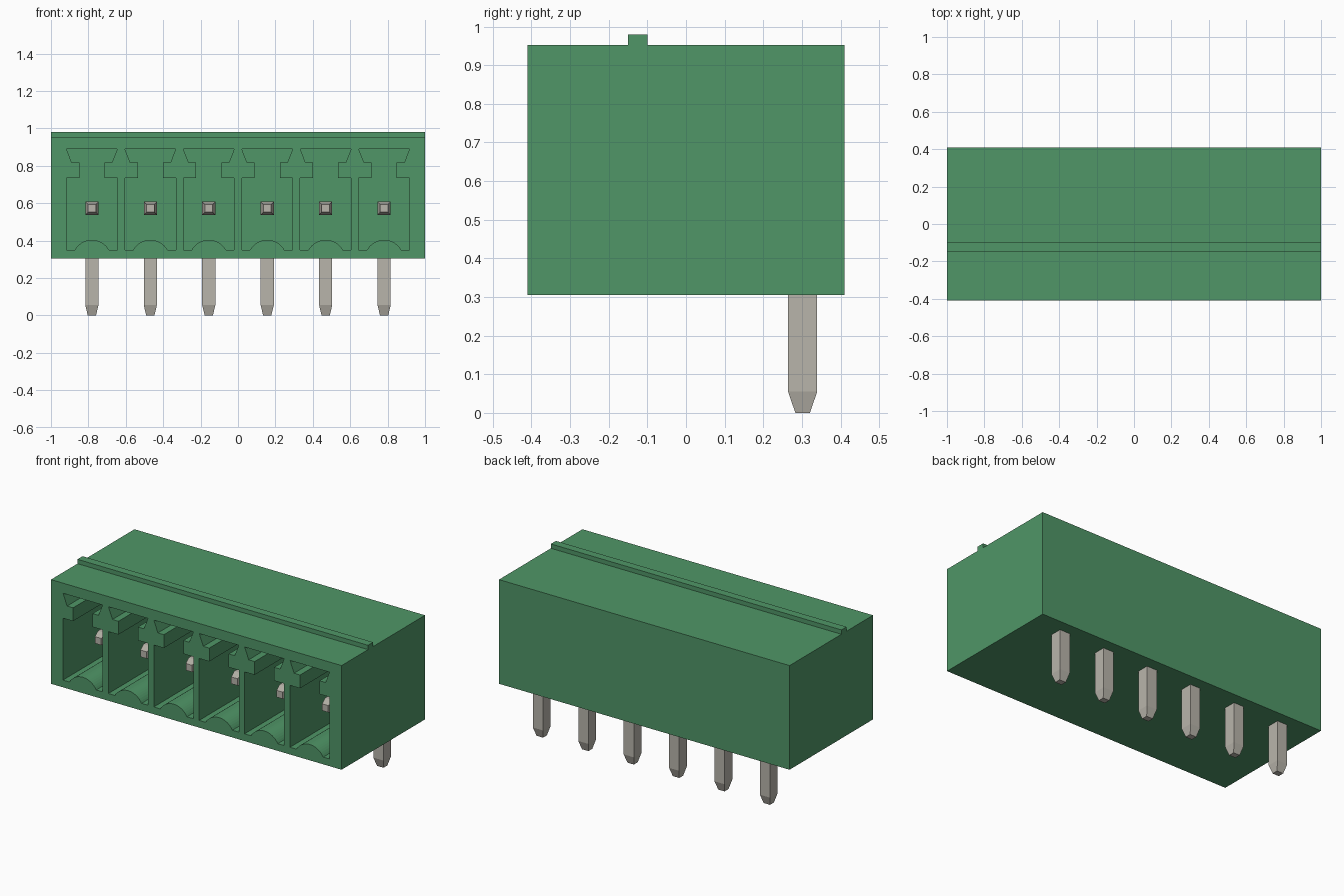
import bpy, bmesh, math
from mathutils import Vector

if "Cube" in bpy.data.objects:
    bpy.data.objects.remove(bpy.data.objects["Cube"])


def material(name, rgb, rough):
    m = bpy.data.materials.new(name)
    m.use_nodes = True
    m.diffuse_color = (*rgb, 1)
    bsdf = m.node_tree.nodes["Principled BSDF"]
    bsdf.inputs["Base Color"].default_value = (*rgb, 1)
    bsdf.inputs["Roughness"].default_value = rough
    return m


GREEN = material("green plastic", (0.08, 0.305, 0.136), 0.6)
METAL = material("tinned metal", (0.485, 0.462, 0.407), 0.5)


def make_object(name, bm, mat):
    bmesh.ops.recalc_face_normals(bm, faces=bm.faces)
    mesh = bpy.data.meshes.new(name)
    bm.to_mesh(mesh)
    bm.free()
    mesh.materials.append(mat)
    obj = bpy.data.objects.new(name, mesh)
    bpy.context.collection.objects.link(obj)
    return obj


def prism(bm, points, offset):
    """Closed outline swept along an offset vector."""
    face = bm.faces.new([bm.verts.new(p) for p in points])
    ext = bmesh.ops.extrude_face_region(bm, geom=[face], use_keep_orig=True)
    verts = [v for v in ext["geom"] if isinstance(v, bmesh.types.BMVert)]
    bmesh.ops.translate(bm, verts=verts, vec=offset)


def loft(bm, rings):
    """Skin over rings of four corners, capped at both ends."""
    rings = [[bm.verts.new(p) for p in r] for r in rings]
    for a, b in zip(rings, rings[1:]):
        for i in range(4):
            j = (i + 1) % 4
            bm.faces.new((a[i], a[j], b[j], b[i]))
    bm.faces.new(rings[0])
    bm.faces.new(rings[-1])


COUNT, PITCH = 6, 0.3125
centres = [(i - (COUNT - 1) / 2) * PITCH for i in range(COUNT)]
FRONT, BACK, BASE, TOP = -0.41, 0.41, 0.305, 0.953
CAVITY_BACK, PIN_Z, PIN_Y = 0.2, 0.573, 0.302

# Housing: side profile with the locking rib, swept along x
profile = [(FRONT, BASE), (BACK, BASE), (BACK, TOP), (-0.10, TOP),
           (-0.10, 0.98), (-0.15, 0.98), (-0.15, TOP), (FRONT, TOP)]
bm = bmesh.new()
prism(bm, [(-1, y, z) for y, z in profile], Vector((2, 0, 0)))
housing = make_object("housing", bm, GREEN)

# Socket cavity outline: right half down to the floor, floor bulge, mirrored half
half = [(0.136, 0.89), (0.108, 0.818), (0.067, 0.818),
        (0.067, 0.735), (0.136, 0.735), (0.136, 0.35)]
R, ARC_Z = 0.105, 0.299
a0 = math.asin(0.092 / R)
arc = [(R * math.sin(a0 * (1 - t / 8)), ARC_Z + R * math.cos(a0 * (1 - t / 8)))
       for t in range(17)]
outline = half + arc + [(-x, z) for x, z in reversed(half)]
bm = bmesh.new()
for c in centres:
    prism(bm, [(c + x, FRONT - 0.1, z) for x, z in outline],
          Vector((0, CAVITY_BACK - FRONT + 0.1, 0)))
cutter = make_object("cavity_cutter", bm, GREEN)
cutter.hide_render = True

# Cut the sockets and discard the cutter
mod = housing.modifiers.new("sockets", "BOOLEAN")
mod.operation = "DIFFERENCE"
mod.solver = "EXACT"
mod.object = cutter
bpy.context.view_layer.objects.active = housing
bpy.ops.object.modifier_apply(modifier=mod.name)
bpy.data.objects.remove(cutter)

# Pins: tapered contact blade inside each socket and a tapered solder leg below
CORNERS = [(-1, -1), (1, -1), (1, 1), (-1, 1)]
for n, c in enumerate(centres, 1):
    bm = bmesh.new()
    loft(bm, [[(c + i * h, y, PIN_Z + j * h) for i, j in CORNERS]
              for y, h in ((-0.26, 0.021), (-0.21, 0.035), (0.265, 0.035))])
    loft(bm, [[(c + i * hx, PIN_Y + j * hy, z) for i, j in CORNERS]
              for z, hx, hy in ((0, 0.022, 0.019), (0.055, 0.035, 0.0375),
                                (PIN_Z + 0.035, 0.035, 0.0375))])
    make_object(f"pin_{n}", bm, METAL)
